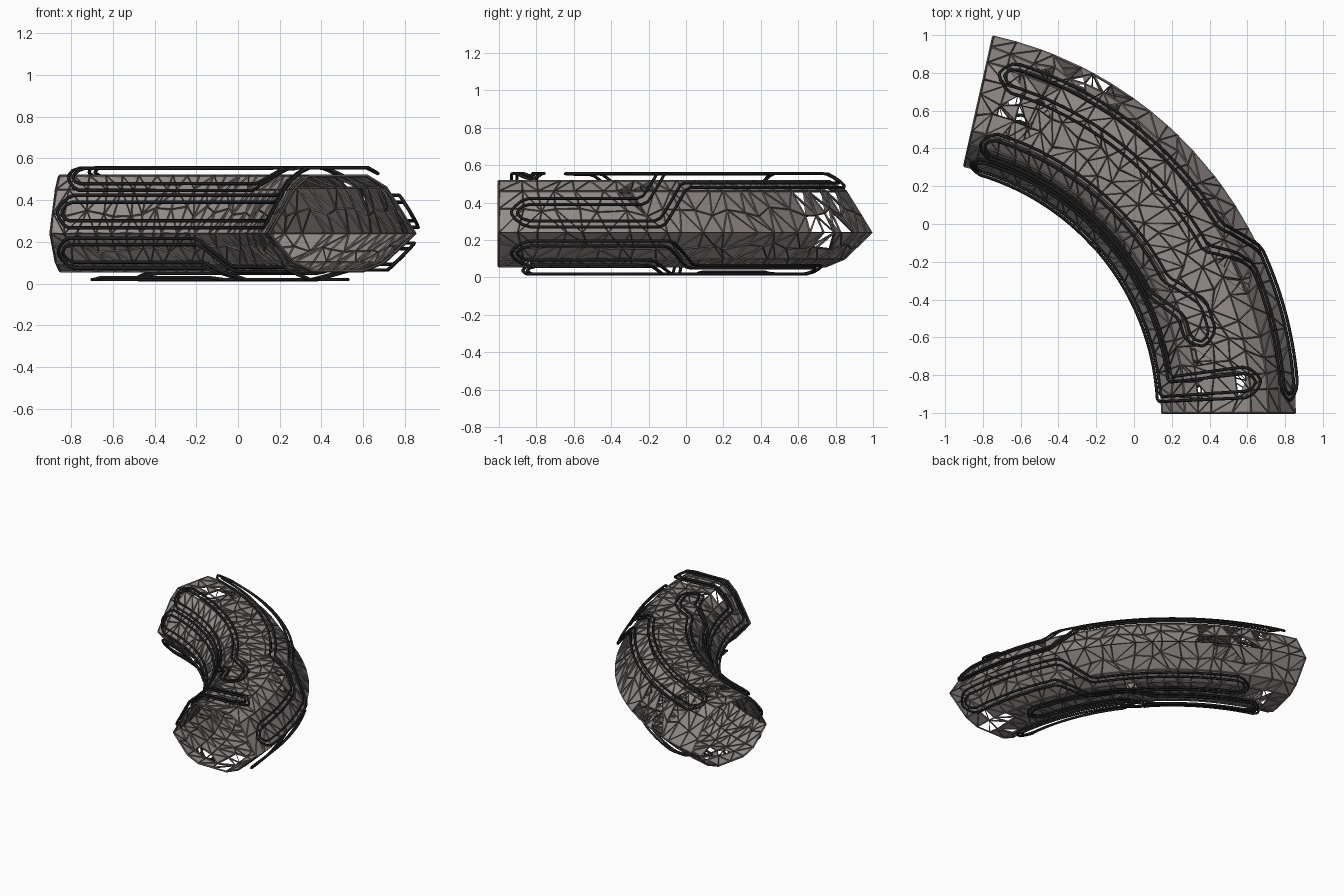
import bpy, bmesh, math, random
from mathutils import Vector

if "Cube" in bpy.data.objects:
    bpy.data.objects.remove(bpy.data.objects["Cube"])

random.seed(4)
CX, CY = -1.19, -1.0          # centre of the bend
SWEEP = 77.4                  # degrees of bend
RM = 1.7                      # radius used to unroll the skin
# cross-section at the front end (x, z), from the inner ridge over the top
PROFILE = [Vector(p) for p in (
    (.15, .24), (.27, .45), (.34, .515), (.62, .515), (.71, .46), (.85, .24),
    (.70, .10), (.60, .06), (.36, .06), (.27, .10))]
N = len(PROFILE)
LEN = [(PROFILE[(i + 1) % N] - PROFILE[i]).length for i in range(N)]
TOTAL = sum(LEN)


def normal(i):
    """Outward direction at a profile corner."""
    a = (PROFILE[i] - PROFILE[i - 1]).normalized()
    b = (PROFILE[(i + 1) % N] - PROFILE[i]).normalized()
    t = (a + b).normalized()
    return Vector((-t.y, t.x))


def on_skin(angle, v, lift=0.0):
    """Point on the tube: angle in degrees, v = distance around the profile."""
    v %= TOTAL
    i = 0
    while i < N - 1 and v > LEN[i]:
        v -= LEN[i]
        i += 1
    j, f = (i + 1) % N, min(v / LEN[i], 1)
    p = (PROFILE[i] + normal(i) * lift).lerp(PROFILE[j] + normal(j) * lift, f)
    a = math.radians(angle)
    r = p.x - CX
    return Vector((CX + r * math.cos(a), CY + r * math.sin(a), p.y))


def material(name, rgb):
    m = bpy.data.materials.new(name)
    m.diffuse_color = (*rgb, 1)
    m.use_nodes = True
    m.node_tree.nodes["Principled BSDF"].inputs["Base Color"].default_value = m.diffuse_color
    return m


shell_mat = material("warm_grey", (.30, .27, .26))
strut_mat = material("dark_grey", (.12, .11, .105))
cable_mat = material("black_rubber", (.012, .012, .012))

# distances around the profile for the mesh columns (long sides split)
columns = []
start = 0
for length in LEN:
    parts = max(1, round(length / .11))
    for k in range(parts):
        columns.append((start + length * k / parts, k > 0))
    start += length


def skin(name, mat, rows, holes):
    """Irregularly triangulated tube skin; holes = (angle, v, size) patches."""
    bm = bmesh.new()
    grid, where = [], {}
    for r in range(rows + 1):
        row = []
        for v, free in columns:
            a = SWEEP * r / rows
            if 0 < r < rows:
                a += random.uniform(-.3, .3) * SWEEP / rows
            if free:
                v += random.uniform(-.03, .03)
            vert = bm.verts.new(on_skin(a, v))
            where[vert] = (a, v)
            row.append(vert)
        grid.append(row)
    n = len(columns)
    for r in range(rows):
        for c in range(n):
            q = [grid[r][c], grid[r][(c + 1) % n],
                 grid[r + 1][(c + 1) % n], grid[r + 1][c]]
            if random.random() < .5:
                q = q[1:] + q[:1]
            for tri in ((q[0], q[1], q[2]), (q[0], q[2], q[3])):
                a = sum(where[p][0] for p in tri) / 3
                v = where[tri[0]][1]
                hit = any(math.hypot(math.radians(a - ha) * RM, v - hv) < s
                          for ha, hv, s in holes)
                if not (hit and random.random() < .55):
                    bm.faces.new(tri)
    bmesh.ops.recalc_face_normals(bm, faces=bm.faces)
    me = bpy.data.meshes.new(name)
    bm.to_mesh(me)
    bm.free()
    me.materials.append(mat)
    ob = bpy.data.objects.new(name, me)
    bpy.context.collection.objects.link(ob)
    return ob


# tube wall with ragged gaps
HOLES = [(6, .45, .14), (6, 1.42, .14), (40, .45, .10), (40, 1.45, .10),
         (70, .52, .13), (70, 1.38, .13), (58, 1.0, .14), (66, .86, .14),
         (10, .86, .10), (24, .75, .08)]
random.seed(4)
skin("tube_wall", shell_mat, 24, HOLES)

# lattice of struts over the same triangulation
random.seed(4)
lattice = skin("strut_lattice", strut_mat, 24, [])
wire = lattice.modifiers.new("struts", 'WIREFRAME')
wire.thickness = .014
wire.offset = 0
wire.use_even_offset = False
wire.use_boundary = True


def outline(path, w):
    """Closed hairpin outline at distance w around an unrolled path."""
    pts = [Vector((math.radians(a) * RM, v)) for a, v in path]
    left, right = [], []
    for i, p in enumerate(pts):
        d0 = (p - pts[i - 1]).normalized() if i else None
        d1 = (pts[i + 1] - p).normalized() if i < len(pts) - 1 else None
        d0, d1 = d0 or d1, d1 or d0
        t = (d0 + d1).normalized()
        m = Vector((-t.y, t.x)) * (w / max(.4, t.dot(d0)))
        left.append(p + m)
        right.append(p - m)
    d_end = (pts[-1] - pts[-2]).normalized()
    d_start = (pts[0] - pts[1]).normalized()

    def tip(p, d):
        side = Vector((-d.y, d.x)) * w * .25
        return [p + d * w * .8 + side, p + d * w * .8 - side]
    ring = left + tip(pts[-1], d_end) + right[::-1] + tip(pts[0], d_start)
    # round every corner a little
    soft = []
    for i, p in enumerate(ring):
        for q in (ring[i - 1], ring[(i + 1) % len(ring)]):
            d = q - p
            soft.append(p + d * min(.35, .02 / max(d.length, 1e-4)))
    return soft


def cable(name, path):
    """Two nested cable loops held just above the skin."""
    cu = bpy.data.curves.new(name, 'CURVE')
    cu.dimensions = '3D'
    cu.bevel_depth = .0085
    cu.bevel_resolution = 1
    for w in (.045, .078):
        ring = outline(path, w)
        pts = []
        for i, p in enumerate(ring):
            q = ring[(i + 1) % len(ring)]
            steps = max(1, int((q - p).length / .045))
            for k in range(steps):
                s = p.lerp(q, k / steps)
                pts.append(on_skin(math.degrees(s.x / RM), s.y, .042))
        sp = cu.splines.new('POLY')
        sp.points.add(len(pts) - 1)
        for sp_pt, p in zip(sp.points, pts):
            sp_pt.co = (*p, 1)
        sp.use_cyclic_u = True
    cu.materials.append(cable_mat)
    bpy.context.collection.objects.link(bpy.data.objects.new(name, cu))


# cable runs as (angle, distance around profile)
cable("outer_top_cable", [(73, .655), (30, .655), (24, .87), (4, .87)])
cable("inner_top_cable", [(73, .29), (27, .29), (20, .41), (15, .41)])
cable("inner_side_cable", [(74, .11), (5.2, .11), (5.2, .60)])
cable("outer_lower_cable", [(4, 1.11), (26, 1.11), (32, 1.27), (65, 1.27)])
cable("inner_lower_cable", [(74, 1.72), (42, 1.72), (36, 1.57), (7, 1.57)])
cable("underside_cable", [(70, 1.48), (46, 1.48), (38, 1.38), (16, 1.38)])
